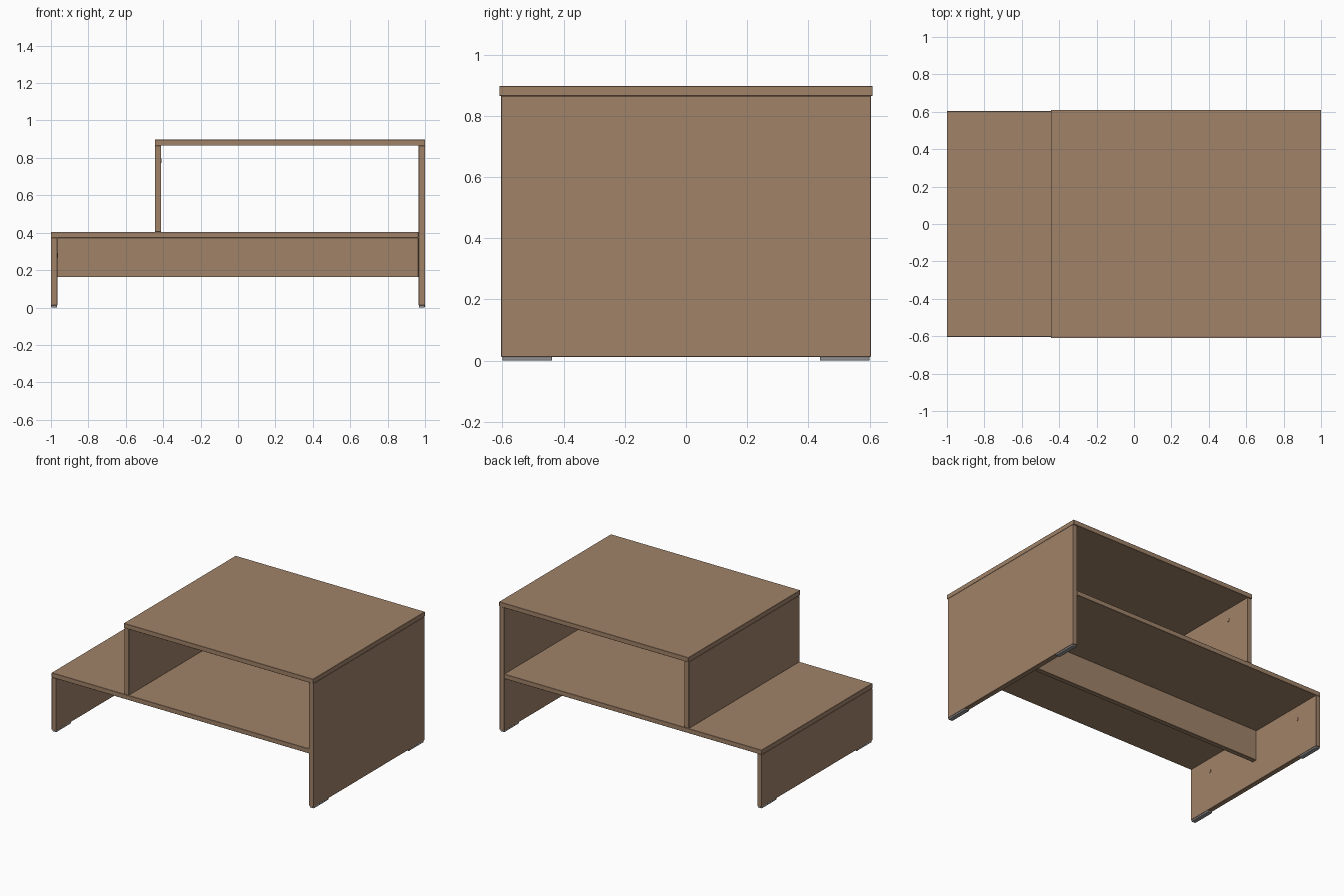
import bpy
import math

if "Cube" in bpy.data.objects:
    bpy.data.objects.remove(bpy.data.objects["Cube"])


def material(name, color):
    m = bpy.data.materials.new(name)
    m.diffuse_color = (*color, 1)
    m.use_nodes = True
    m.node_tree.nodes["Principled BSDF"].inputs["Base Color"].default_value = m.diffuse_color
    return m


WOOD = material("brown wood", (0.352, 0.224, 0.140))
GREY = material("grey plastic", (0.30, 0.30, 0.31))


def board(name, x, y, z, mat=WOOD, bevel=0.0015, segments=1):
    """Box between (min, max) pairs with slightly eased edges."""
    bpy.ops.mesh.primitive_cube_add(
        size=1, location=[(a + b) / 2 for a, b in (x, y, z)])
    ob = bpy.context.object
    ob.name = name
    ob.scale = [b - a for a, b in (x, y, z)]
    bpy.ops.object.transform_apply(location=False, rotation=False, scale=True)
    ob.data.materials.append(mat)
    if bevel:
        mod = ob.modifiers.new("eased edges", 'BEVEL')
        mod.width = bevel
        mod.segments = segments
    return ob


def fitting(name, location, rotation):
    """Small round connector cap with a cross bar, barely proud of the board."""
    bpy.ops.mesh.primitive_cylinder_add(
        vertices=16, radius=0.012, depth=0.006,
        location=location, rotation=rotation)
    ob = bpy.context.object
    ob.name = name
    ob.data.materials.append(WOOD)


D = 0.604  # half depth of the panels

# Main boards
board("lower_shelf", (-1, 0.965), (-D, D), (0.373, 0.405))
board("left_side_panel", (-1, -0.966), (-D, D), (0.012, 0.373))
board("right_side_panel", (0.965, 1), (-D, D), (0.012, 0.865))
board("upper_divider", (-0.445, -0.411), (-D, D), (0.405, 0.865))
board("top_board", (-0.445, 1), (-0.61, 0.61), (0.865, 0.897))
board("centre_stretcher", (-0.966, 0.965), (-0.006, 0.028), (0.162, 0.373))

# Foot glides under the side panels
for side, x in (("left", (-0.999, -0.967)), ("right", (0.967, 0.999))):
    for end, y in (("front", (-0.6, -0.437)), ("back", (0.437, 0.6))):
        board(f"{side}_{end}_foot", x, y, (0, 0.0125), GREY, 0.004, 2)

# Connector caps on the stretcher and on the inner panel faces
turn_y = (0, math.pi / 2, 0)
for x in (-0.89, 0.89):
    fitting("stretcher_fitting", (x, -0.006, 0.2), (math.pi / 2, 0, 0))
for y in (-0.42, 0.42):
    fitting("left_panel_fitting", (-0.966, y, 0.28), turn_y)
    fitting("divider_fitting", (-0.411, y, 0.785), turn_y)
